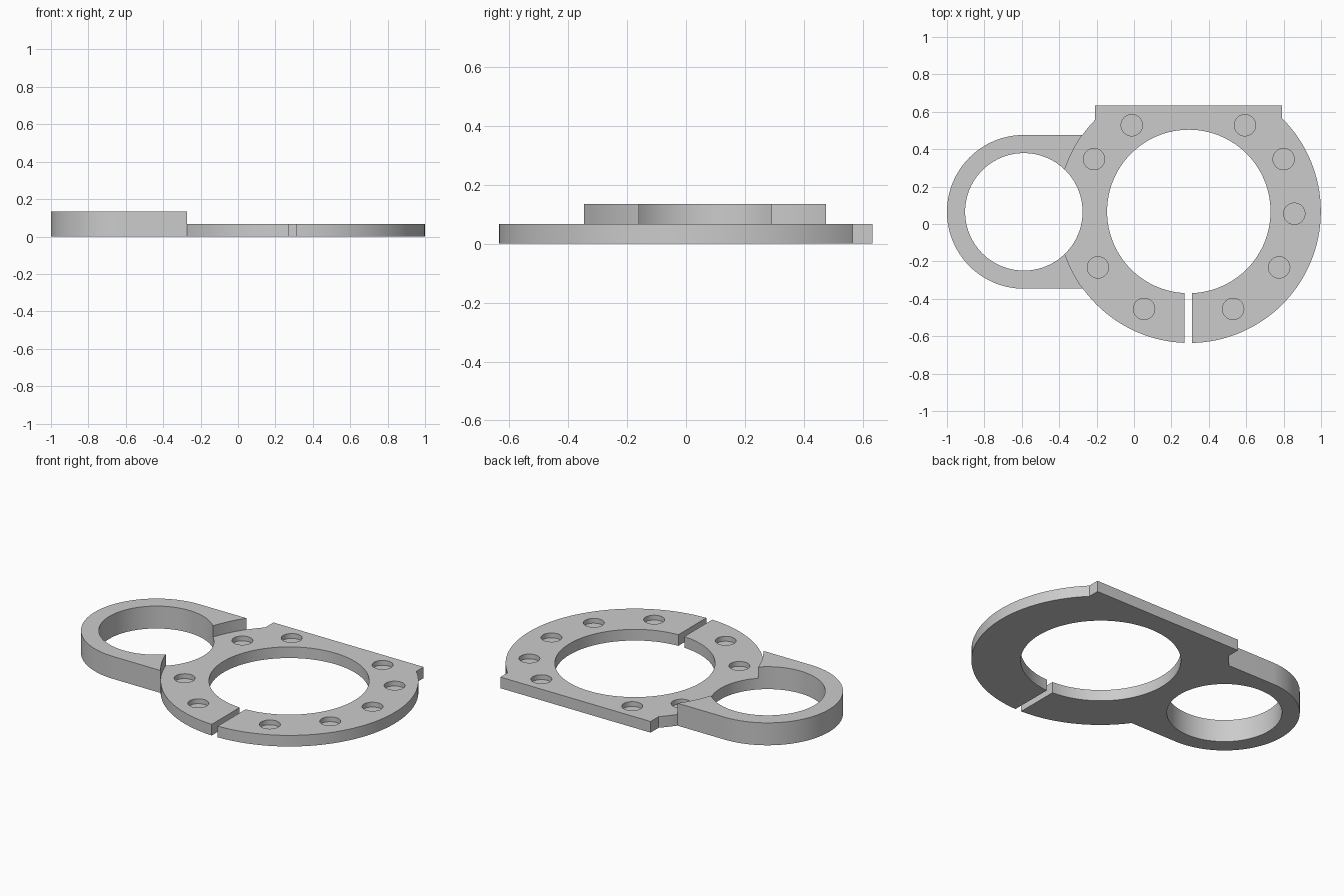
import bpy

if "Cube" in bpy.data.objects:
    bpy.data.objects.remove(bpy.data.objects["Cube"])

SEGMENTS = 128
PLATE_H, ARM_H = 0.067, 0.135
DISC, MAIN_BORE, SIDE = (0.296, 0.067), (0.293, 0.067), (-0.589, 0.065)
DISC_R = 0.703


def cylinder(name, centre, radius, z0, z1, sides=SEGMENTS):
    bpy.ops.mesh.primitive_cylinder_add(
        vertices=sides, radius=radius, depth=z1 - z0,
        location=(centre[0], centre[1], (z0 + z1) / 2))
    ob = bpy.context.object
    ob.name = name
    return ob


def box(name, x0, x1, y0, y1, z0, z1):
    bpy.ops.mesh.primitive_cube_add(
        size=1, location=((x0 + x1) / 2, (y0 + y1) / 2, (z0 + z1) / 2))
    ob = bpy.context.object
    ob.name = name
    ob.scale = (x1 - x0, y1 - y0, z1 - z0)
    bpy.ops.object.transform_apply(location=False, rotation=False, scale=True)
    return ob


def combine(target, other, operation):
    """Apply a boolean and discard the helper."""
    mod = target.modifiers.new("boolean", 'BOOLEAN')
    mod.operation = operation
    mod.solver = 'EXACT'
    mod.object = other
    bpy.ops.object.select_all(action='DESELECT')
    bpy.context.view_layer.objects.active = target
    target.select_set(True)
    bpy.ops.object.modifier_apply(modifier=mod.name)
    bpy.data.objects.remove(other, do_unlink=True)


# Side ring: round end with straight flanks, stepped down at the main plate
body = cylinder("ring_plate", SIDE, 0.411, 0, ARM_H)
combine(body, box("flanks", SIDE[0], -0.2, SIDE[1] - 0.411, SIDE[1] + 0.411,
                  0, ARM_H), 'UNION')
combine(body, cylinder("step", DISC, DISC_R, PLATE_H, 0.3), 'DIFFERENCE')

# Main disc with square shoulders, trimmed to one flat edge at the back
plate = cylinder("main_disc", DISC, DISC_R, 0, PLATE_H)
combine(plate, box("shoulders", -0.208, 0.792, 0.2, 0.7, 0, PLATE_H), 'UNION')
combine(plate, box("back_trim", -1, 1.5, 0.634, 1.2, -0.1, 0.3), 'DIFFERENCE')
combine(body, plate, 'UNION')

# Both bores and the split at the front
combine(body, cylinder("main_bore", MAIN_BORE, 0.437, -0.1, 0.3), 'DIFFERENCE')
combine(body, cylinder("side_bore", SIDE, 0.314, -0.1, 0.3), 'DIFFERENCE')
combine(body, box("split", 0.27, 0.31, -0.8, -0.25, -0.1, 0.3), 'DIFFERENCE')

# Shallow round pockets in the top face
pockets = [(-0.012, 0.528), (0.593, 0.528), (-0.214, 0.347), (0.8, 0.347),
           (0.857, 0.055), (-0.193, -0.232), (0.776, -0.232),
           (0.054, -0.454), (0.53, -0.454)]
for spot in pockets:
    combine(body, cylinder("pocket", spot, 0.057, 0.038, 0.2, 48), 'DIFFERENCE')

# Plain grey finish
grey = bpy.data.materials.new("grey")
grey.diffuse_color = (0.6, 0.6, 0.6, 1)
grey.use_nodes = True
grey.node_tree.nodes["Principled BSDF"].inputs["Base Color"].default_value = grey.diffuse_color
body.data.materials.clear()
body.data.materials.append(grey)
for face in body.data.polygons:
    face.material_index = 0

bpy.ops.object.select_all(action='DESELECT')
body.select_set(True)
bpy.context.view_layer.objects.active = body
bpy.ops.object.shade_smooth_by_angle()
